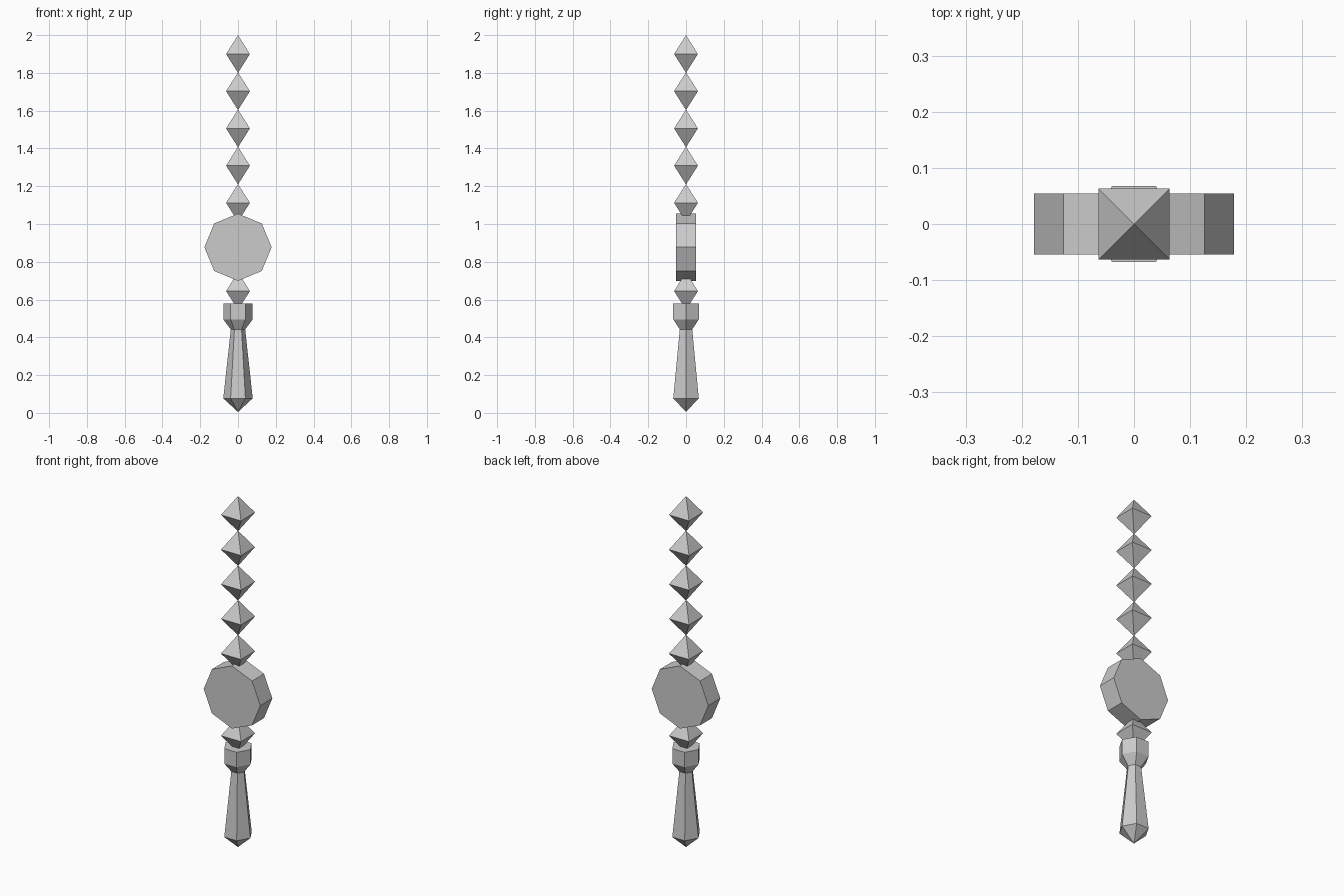
import bpy, bmesh
from math import cos, sin, pi

if "Cube" in bpy.data.objects:
    bpy.data.objects.remove(bpy.data.objects["Cube"])


def lathe(name, profile, sides, start=0.0, axis="z", centre_z=0.0):
    """Flat-faced solid from (radius, position) rings; radius 0 makes a point."""
    bm = bmesh.new()
    rings = []
    for r, h in profile:
        ring = []
        for i in range(1 if r == 0 else sides):
            a = start + 2 * pi * i / sides
            u, v = r * cos(a), r * sin(a)
            co = (u, v, h) if axis == "z" else (u, h, v + centre_z)
            ring.append(bm.verts.new(co))
        rings.append(ring)
    for lo, hi in zip(rings, rings[1:]):
        for i in range(sides):
            j = (i + 1) % sides
            if len(lo) == 1:
                bm.faces.new((lo[0], hi[j], hi[i]))
            elif len(hi) == 1:
                bm.faces.new((lo[i], lo[j], hi[0]))
            else:
                bm.faces.new((lo[i], lo[j], hi[j], hi[i]))
    for ring in (rings[0], rings[-1]):
        if len(ring) > 1:
            bm.faces.new(ring)
    bmesh.ops.recalc_face_normals(bm, faces=bm.faces)
    mesh = bpy.data.meshes.new(name)
    bm.to_mesh(mesh)
    bm.free()
    obj = bpy.data.objects.new(name, mesh)
    bpy.context.collection.objects.link(obj)
    return obj


# Hexagonal handle with pointed pommel and flared collar
lathe("handle", [(0, 0.005), (0.078, 0.077), (0.038, 0.442),
                 (0.078, 0.495), (0.078, 0.58)], 6)

# Octagonal disc facing front and back
lathe("disc", [(0.178, -0.054), (0.178, 0.054)], 8, axis="y", centre_z=0.877)


# Square bipyramid beads: one under the disc, five stacked above
def bead(name, mid):
    lathe(name, [(0, mid - 0.1), (0.063 * 2 ** 0.5, mid), (0, mid + 0.1)], 4, pi / 4)


bead("lower_bead", 0.645)
for k in range(5):
    bead(f"shaft_bead_{k + 1}", 1.112 + 0.197 * k)
